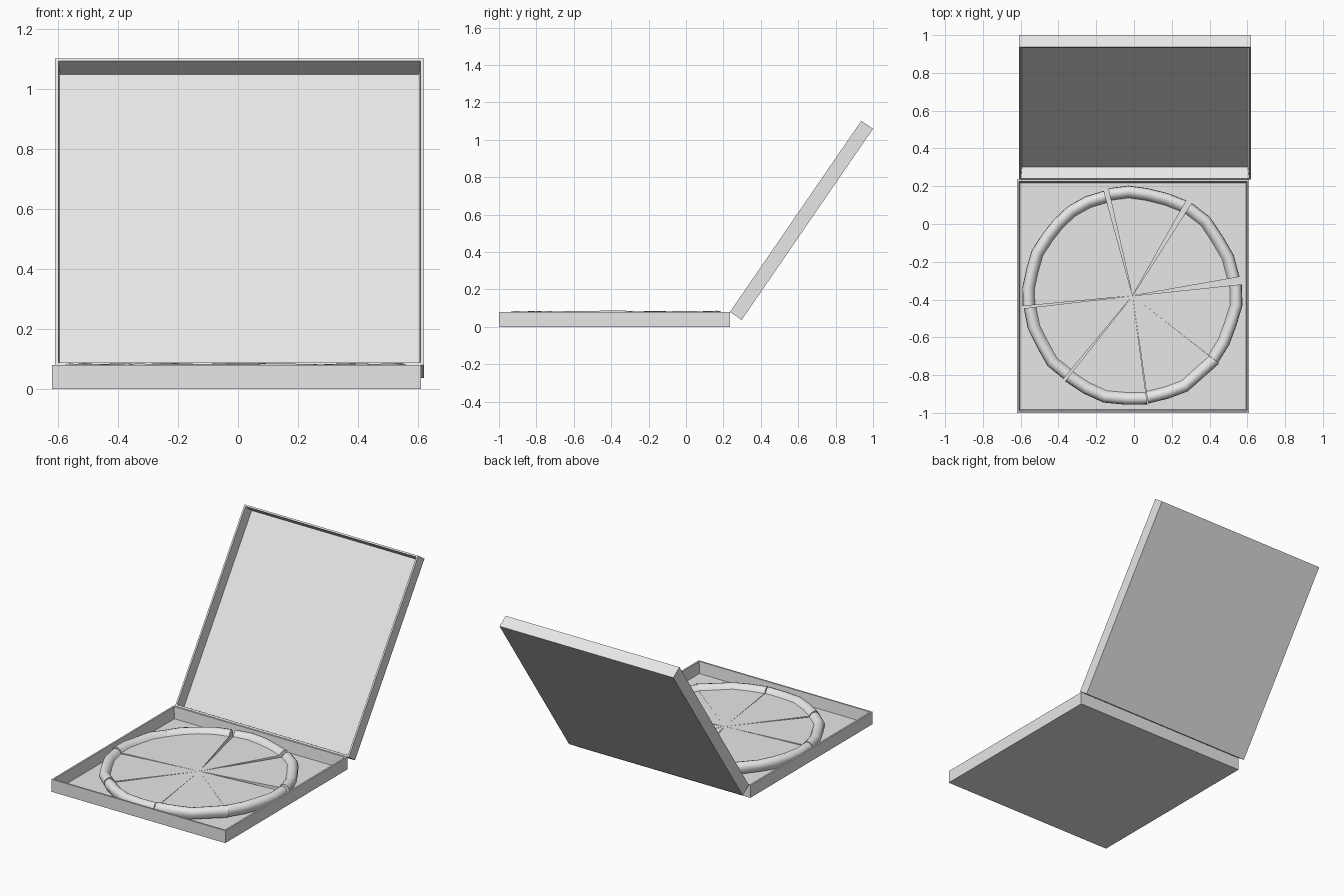
import bpy, bmesh, math, random
from mathutils import Matrix, Vector

random.seed(4)
default = bpy.data.objects.get("Cube")
if default:
    bpy.data.objects.remove(default, do_unlink=True)

grey = bpy.data.materials.new("light_grey")
grey.use_nodes = True
colour = (0.8, 0.8, 0.8, 1)
grey.diffuse_color = colour
grey.node_tree.nodes["Principled BSDF"].inputs["Base Color"].default_value = colour


def finish(name, bm):
    bmesh.ops.recalc_face_normals(bm, faces=bm.faces)
    mesh = bpy.data.meshes.new(name)
    bm.to_mesh(mesh)
    bm.free()
    mesh.materials.append(grey)
    obj = bpy.data.objects.new(name, mesh)
    bpy.context.collection.objects.link(obj)
    return obj


def tray(name, width, length, depth, rim=0.015, draft=0.009, floor=0.006):
    """Open tray: hinge edge along y = 0, rim at z = 0."""
    bm = bmesh.new()
    scale = Matrix.Diagonal((width, length, depth, 1))
    bmesh.ops.create_cube(bm, size=1, matrix=Matrix.Translation((0, length / 2, -depth / 2)) @ scale)
    top = max(bm.faces, key=lambda f: f.calc_center_median().z)
    bmesh.ops.inset_region(bm, faces=[top], thickness=rim)
    # A second inset pushed down makes the slightly sloping inner walls
    bmesh.ops.inset_region(bm, faces=[top], thickness=draft)
    for v in top.verts:
        v.co.z = floor - depth
    return finish(name, bm)


# Box base and opened lid, offset slightly sideways from each other
base = tray("box_base", 1.23, 1.235, 0.08)
base.location = (-0.005, -1, 0.08)
lid = tray("box_lid", 1.23, 1.24, 0.076)
lid.location = (0.005, 0.235, 0.08)
lid.rotation_euler.x = math.radians(55.5)

# Slice cross-section from the tip outward, over the crust and back under
PROFILE = [(0.515, 0.056), (0.523, 0.070), (0.535, 0.080), (0.55, 0.084), (0.565, 0.079),
           (0.577, 0.065), (0.58, 0.045), (0.565, 0.015)]
STEPS = 4


def pizza_slice(name, start, end):
    bm = bmesh.new()
    tip_top = bm.verts.new((0, 0, 0.058))
    tip_low = bm.verts.new((0, 0, 0.015))
    rows = []
    for i in range(STEPS + 1):
        a = start + (end - start) * i / STEPS
        grow = random.uniform(-0.008, 0.006)
        lift = random.uniform(-0.003, 0.003)
        rows.append([bm.verts.new(((r + grow) * math.cos(a), (r + grow) * math.sin(a),
                                   z + (lift if z > 0.06 else 0))) for r, z in PROFILE])
    for p, q in zip(rows, rows[1:]):
        bm.faces.new((tip_top, p[0], q[0]))
        bm.faces.new((tip_low, q[-1], p[-1]))
        for k in range(len(PROFILE) - 1):
            bm.faces.new((p[k], p[k + 1], q[k + 1], q[k]))
    # Cut sides
    for row in (rows[0], rows[-1]):
        bm.faces.new([tip_low, tip_top] + row)
    obj = finish(name, bm)
    obj.location = (-0.008, -0.38, 0)
    return obj


# Cut directions and gap widths in degrees
CUTS = [(8, 4), (59, 3), (104, 2.5), (146, 0), (186, 1.2), (231, 1.4), (278, 0.4), (322, 0.1)]
slices = []
for i, (angle, gap) in enumerate(CUTS):
    following, next_gap = CUTS[(i + 1) % len(CUTS)]
    if following < angle:
        following += 360
    slices.append(pizza_slice(f"pizza_slice_{i + 1}", math.radians(angle + gap / 2),
                              math.radians(following - next_gap / 2)))

# Smooth crusts with sharp cut edges
bpy.ops.object.select_all(action='DESELECT')
for obj in slices:
    obj.select_set(True)
bpy.context.view_layer.objects.active = slices[0]
bpy.ops.object.shade_smooth_by_angle(angle=math.radians(40))
